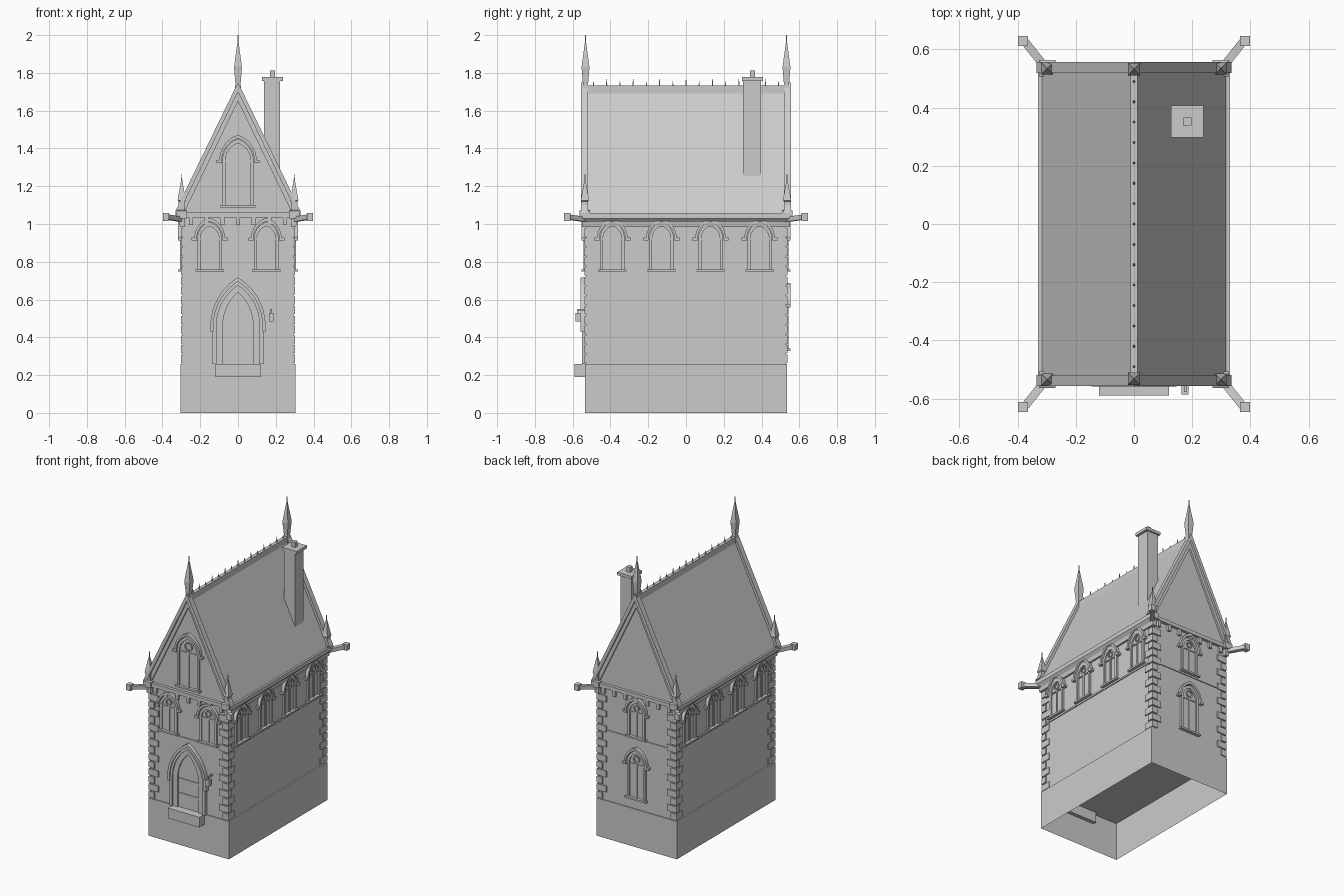
import bpy, bmesh
from math import sin, cos, atan2, pi
from mathutils import Matrix, Vector

if "Cube" in bpy.data.objects:
    bpy.data.objects.remove(bpy.data.objects["Cube"])

parts = {}


def wall(n, u, dist):
    """Local frame: x = along wall, y = up, z = outward."""
    n, u = Vector(n), Vector(u)
    m = Matrix((u, Vector((0, 0, 1)), n)).transposed().to_4x4()
    m.translation = n * dist
    return m


FRONT = wall((0, -1, 0), (1, 0, 0), 0.53)
BACK = wall((0, 1, 0), (-1, 0, 0), 0.53)
RIGHT = wall((1, 0, 0), (0, 1, 0), 0.295)
LEFT = wall((-1, 0, 0), (0, -1, 0), 0.295)
MID = wall((0, -1, 0), (1, 0, 0), 0.0)


def bm_of(name):
    return parts.setdefault(name, bmesh.new())


def loft(name, rings, caps=(True, True)):
    """Join equal-sized closed rings of points, with optional end caps."""
    bm = bm_of(name)
    vs = [[bm.verts.new(p) for p in r] for r in rings]
    k = len(vs[0])
    for a, b in zip(vs, vs[1:]):
        for i in range(k):
            bm.faces.new((a[i], a[(i + 1) % k], b[(i + 1) % k], b[i]))
    for r, on in ((vs[0], caps[0]), (vs[-1], caps[1])):
        if on:
            bm.faces.new(r)


def prism(name, m, pts, z0, z1):
    loft(name, [[m @ Vector((x, y, z)) for x, y in pts] for z in (z0, z1)])


def slab(name, m, x0, x1, y0, y1, z0, z1):
    prism(name, m, [(x0, y0), (x1, y0), (x1, y1), (x0, y1)], z0, z1)


def box(name, x0, x1, y0, y1, z0, z1, caps=(True, True)):
    loft(name, [[(x0, y0, z), (x1, y0, z), (x1, y1, z), (x0, y1, z)] for z in (z0, z1)], caps)


def spire(name, x, y, prof):
    """Square tapering shape from (half width, z) pairs."""
    loft(name, [[(x + a * r, y + b * r, z) for a, b in ((-1, -1), (1, -1), (1, 1), (-1, 1))]
                for r, z in prof])


def arch(cx, w, b, s, h, n=8):
    """Pointed arch outline: half width, bottom, spring height, rise."""
    c = (h * h - w * w) / (2 * w)
    t = atan2(h, c)
    half = [(w, b)] + [(-c + (w + c) * cos(t * i / n), s + (w + c) * sin(t * i / n))
                       for i in range(0 if s > b else 1, n)]
    return [(cx + x, y) for x, y in half] + [(cx, s + h)] + [(cx - x, y) for x, y in reversed(half)]


def arch_band(name, m, cx, w0, w1, b, s, h0, h1, z0, z1):
    outer, inner = arch(cx, w1, b, s, h1), arch(cx, w0, b, s, h0)
    loft(name, [[m @ Vector((*p, z)) for p, z in ((o, z0), (o, z1), (i, z1), (i, z0))]
                for o, i in zip(outer, inner)])


def window(m, cx, sill, w, spring, rise):
    arch_band('window_frames', m, cx, w - 0.016, w, sill, spring, rise - 0.022, rise, -0.01, 0.012)
    prism('window_panes', m, arch(cx, w - 0.012, sill, spring, rise - 0.016), -0.01, 0.002)
    arch_band('window_hoods', m, cx, w + 0.003, w + 0.016, spring, spring, rise + 0.004,
              rise + 0.022, -0.01, 0.022)
    for s in (-1, 1):
        a, b = sorted((cx + s * (w + 0.003), cx + s * (w + 0.03)))
        slab('window_hoods', m, a, b, spring - 0.012, spring + 0.003, -0.01, 0.022)
    slab('window_sills', m, cx - w - 0.01, cx + w + 0.01, sill - 0.012, sill, -0.01, 0.022)
    slab('window_tracery', m, cx - 0.005, cx + 0.005, sill, spring + 0.01, -0.01, 0.008)
    slab('window_tracery', m, cx - w + 0.01, cx + w - 0.01, spring - 0.006, spring + 0.002, -0.01, 0.008)
    # small round light in the arch head
    cy, r = spring + rise * 0.36, rise * 0.26
    ring = []
    for i in range(13):
        a = 2 * pi * i / 12
        ring.append([m @ Vector((cx + q * cos(a), cy + q * sin(a), z))
                     for q, z in ((r, 0), (r, 0.009), (r - 0.007, 0.009), (r - 0.007, 0))])
    loft('window_tracery', ring, (False, False))


# Plinth (open underneath), walls with gables
box('plinth', -0.305, 0.305, -0.535, 0.535, 0, 0.26, (False, True))
prism('walls', MID, [(-0.295, 0.26), (0.295, 0.26), (0.295, 1.09), (0, 1.69), (-0.295, 1.09)], -0.53, 0.53)

# Storey string course
for m, half in ((FRONT, 0.301), (BACK, 0.301), (RIGHT, 0.536), (LEFT, 0.536)):
    slab('string_course', m, -half, half, 0.733, 0.745, -0.005, 0.006)

# Corner quoins, alternating long and short
for i in range(14):
    z = 0.265 + i * 0.0515
    lx, ly = (0.065, 0.035) if i % 2 else (0.035, 0.065)
    for sx in (-1, 1):
        for sy in (-1, 1):
            x0, x1 = sorted((sx * (0.295 - lx), sx * 0.302))
            y0, y1 = sorted((sy * (0.53 - ly), sy * 0.537))
            box('quoins', x0, x1, y0, y1, z, z + 0.043)

# Windows
for x in (-0.15, 0.15):
    window(FRONT, x, 0.76, 0.065, 0.925, 0.085)
window(FRONT, 0, 1.10, 0.083, 1.335, 0.115)
window(BACK, 0, 0.76, 0.065, 0.925, 0.085)
window(BACK, 0, 0.34, 0.07, 0.57, 0.095)
for m in (RIGHT, LEFT):
    for y in (-0.39, -0.13, 0.13, 0.39):
        window(m, y, 0.76, 0.065, 0.925, 0.085)

# Doorway, door, step and lantern
arch_band('door_hood', FRONT, 0, 0.13, 0.146, 0.43, 0.46, 0.235, 0.257, -0.01, 0.028)
arch_band('door_surround', FRONT, 0, 0.115, 0.134, 0.26, 0.46, 0.215, 0.238, -0.01, 0.02)
arch_band('door_surround', FRONT, 0, 0.08, 0.117, 0.26, 0.46, 0.18, 0.217, -0.01, 0.012)
prism('door', FRONT, arch(0, 0.085, 0.26, 0.46, 0.185), -0.01, 0.003)
for z in (0.35, 0.45):
    slab('door_straps', FRONT, -0.075, 0.075, z, z + 0.01, 0, 0.007)
slab('doorstep', FRONT, -0.12, 0.12, 0.19, 0.26, -0.02, 0.06)
slab('lantern_arm', FRONT, 0.172, 0.18, 0.54, 0.55, -0.01, 0.048)
slab('lantern_arm', FRONT, 0.173, 0.179, 0.525, 0.545, 0.038, 0.044)
slab('lantern', FRONT, 0.164, 0.188, 0.485, 0.528, 0.025, 0.055)

# Roof, ridge cap with cresting spikes
prism('roof', MID, [(-0.32, 1.05), (0.32, 1.05), (0, 1.715)], -0.525, 0.525)
box('ridge_cap', -0.012, 0.012, -0.53, 0.53, 1.68, 1.732)
for i in range(15):
    tip = 1.768 if i % 2 else 1.755
    spire('ridge_cresting', 0, -0.49 + i * 0.07, [(0.004, 1.725), (0.001, tip)])

# Eaves cornices
for s in (-1, 1):
    prism('eaves_cornice', MID, [(s * x, z) for x, z in
          ((0.28, 0.985), (0.307, 0.985), (0.312, 1.01), (0.33, 1.03), (0.33, 1.058), (0.28, 1.058))],
          -0.55, 0.55)

# Gable copings, bands and corbels
for m in (FRONT, BACK):
    prism('gable_coping', m, [(-0.335, 1.06), (0, 1.75), (0.335, 1.06), (0.311, 1.06), (0, 1.70),
                              (-0.311, 1.06)], -0.012, 0.026)
    prism('gable_moulding', m, [(-0.312, 1.06), (0, 1.702), (0.312, 1.06), (0.285, 1.06), (0, 1.65),
                                (-0.285, 1.06)], -0.01, 0.012)
    slab('gable_band', m, -0.31, 0.31, 1.035, 1.06, -0.01, 0.02)
    for i in range(-3, 4):
        slab('gable_corbels', m, i * 0.083 - 0.011, i * 0.083 + 0.011, 0.995, 1.036, -0.01, 0.016)

# Finials, corner pinnacles and rainwater spouts
for sy in (-1, 1):
    spire('ridge_finials', 0, sy * 0.532, [(0.016, 1.70), (0.014, 1.745), (0.021, 1.83), (0.003, 1.963),
                                           (0.002, 2.0)])
    for sx in (-1, 1):
        spire('corner_pinnacles', sx * 0.298, sy * 0.535,
              [(0.028, 1.03), (0.028, 1.07), (0.017, 1.075), (0.017, 1.12), (0.022, 1.125),
               (0.003, 1.232), (0.0015, 1.265)])
        a, b = Vector((sx * 0.29, sy * 0.52, 1.022)), Vector((sx * 0.38, sy * 0.633, 1.038))
        side = Vector((sy, -sx * 0.8, 0)).normalized() * 0.014
        up = Vector((0, 0, 0.013))
        loft('spouts', [[p + side + up, p - side + up, p - side - up, p + side - up] for p in (a, b)])
        spire('spout_heads', sx * 0.381, sy * 0.629, [(0.017, 1.017), (0.017, 1.058)])

# Chimney
box('chimney_stack', 0.138, 0.222, 0.302, 0.396, 1.24, 1.757)
box('chimney_cap', 0.127, 0.238, 0.297, 0.407, 1.757, 1.777)
box('chimney_pot', 0.169, 0.197, 0.338, 0.366, 1.777, 1.812)

# Turn every collected part into an object
for name, bm in parts.items():
    bmesh.ops.recalc_face_normals(bm, faces=bm.faces)
    me = bpy.data.meshes.new(name)
    bm.to_mesh(me)
    bm.free()
    bpy.context.collection.objects.link(bpy.data.objects.new(name, me))
